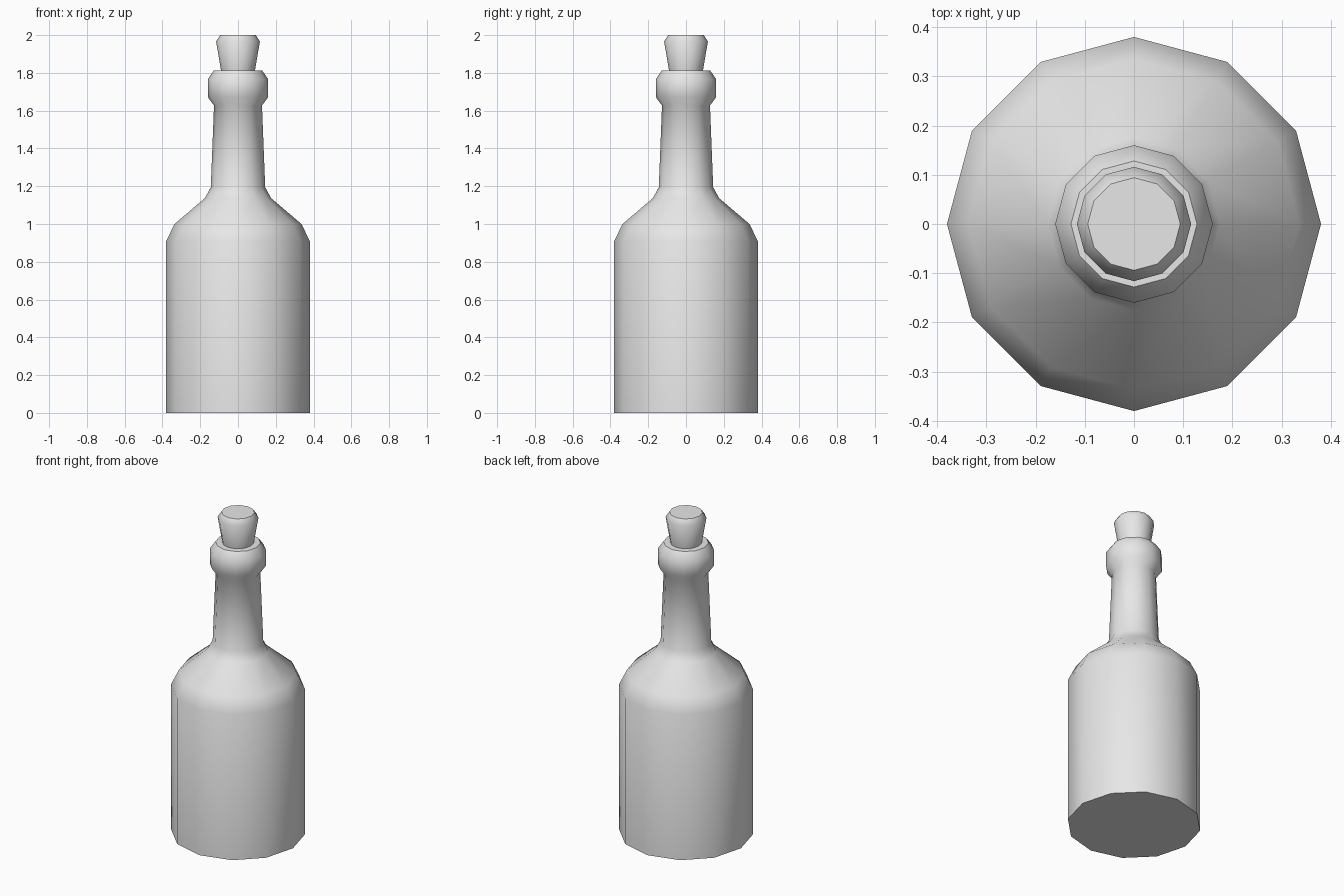
import bpy, math

SIDES = 12

if "Cube" in bpy.data.objects:
    bpy.data.objects.remove(bpy.data.objects["Cube"], do_unlink=True)

# Single plain grey
grey = bpy.data.materials.new("plain_grey")
grey.use_nodes = True
colour = (0.8, 0.8, 0.8, 1.0)
grey.diffuse_color = colour
grey.node_tree.nodes["Principled BSDF"].inputs["Base Color"].default_value = colour


def lathe(name, profile):
    """Revolve (radius, height) points listed bottom to top and cap both ends."""
    verts = []
    for radius, z in profile:
        for i in range(SIDES):
            a = math.tau * i / SIDES
            verts.append((radius * math.cos(a), radius * math.sin(a), z))
    faces = [list(reversed(range(SIDES)))]
    for ring in range(len(profile) - 1):
        low, high = ring * SIDES, (ring + 1) * SIDES
        for i in range(SIDES):
            j = (i + 1) % SIDES
            faces.append((low + i, low + j, high + j, high + i))
    top = (len(profile) - 1) * SIDES
    faces.append(list(range(top, top + SIDES)))

    mesh = bpy.data.meshes.new(name)
    mesh.from_pydata(verts, [], faces)
    mesh.materials.append(grey)
    obj = bpy.data.objects.new(name, mesh)
    bpy.context.collection.objects.link(obj)
    bpy.ops.object.select_all(action="DESELECT")
    obj.select_set(True)
    bpy.context.view_layer.objects.active = obj
    bpy.ops.object.shade_smooth_by_angle(angle=math.radians(48))
    return obj


# Body, shoulder, neck and lip in one continuous wall
lathe("bottle", [
    (0.38, 0), (0.38, 0.91),
    (0.336, 1.0), (0.175, 1.137), (0.144, 1.195),
    (0.127, 1.627),
    (0.16, 1.672), (0.16, 1.767), (0.128, 1.812),
])

# Tapered stopper with a chamfered top, seated in the lip
lathe("cork", [(0.083, 1.77), (0.09, 1.812), (0.116, 1.967), (0.094, 2.0)])
